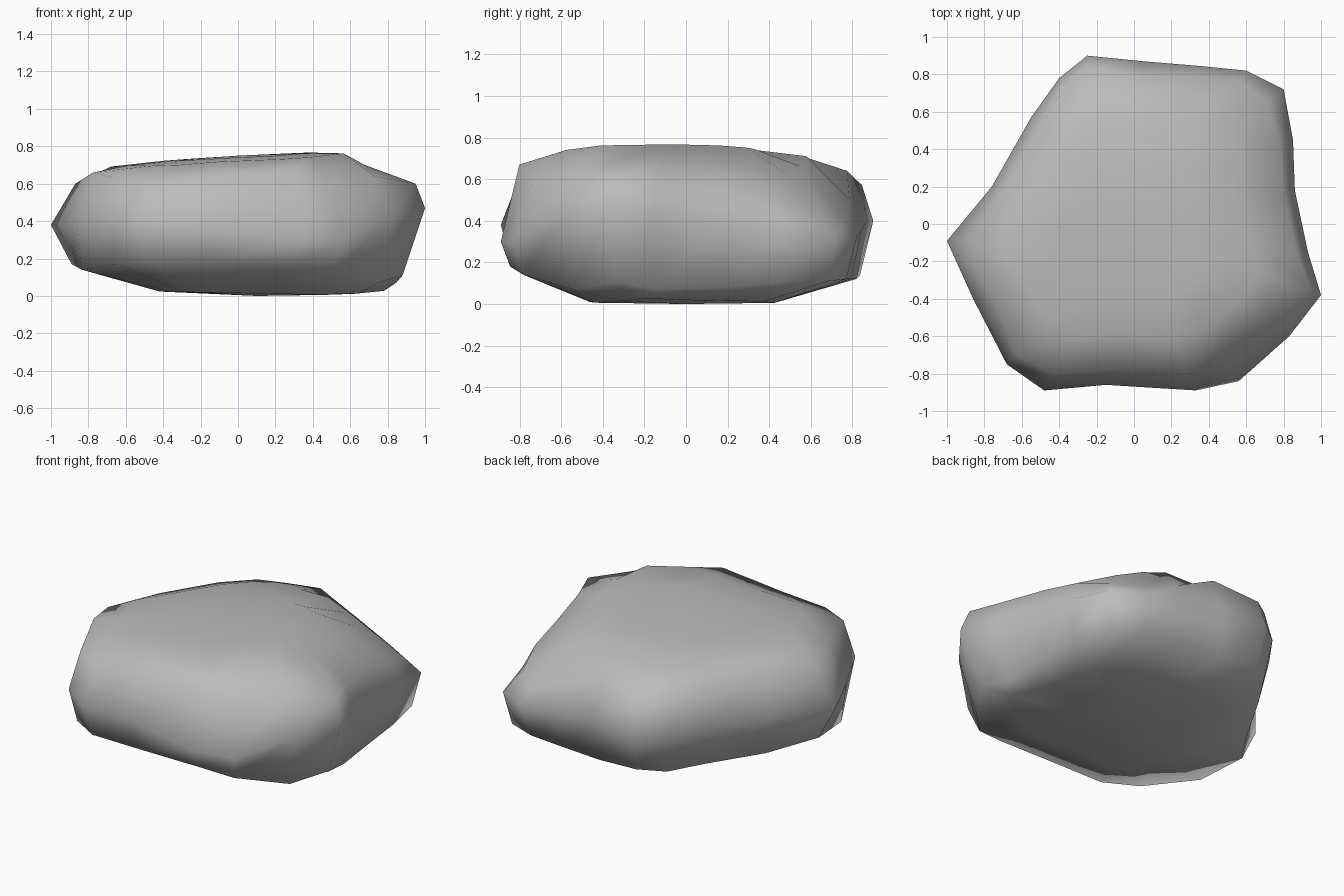
import bpy
import bmesh
import math

default_cube = bpy.data.objects.get("Cube")
if default_cube:
    bpy.data.objects.remove(default_cube, do_unlink=True)

# One stone colour
stone = bpy.data.materials.new("grey stone")
stone.use_nodes = True
stone_colour = (0.5, 0.5, 0.5, 1)
stone.diffuse_color = stone_colour
stone.node_tree.nodes["Principled BSDF"].inputs["Base Color"].default_value = stone_colour

# Widest outline, counter-clockwise from the right tip:
# x, y, height, shoulder scale, shoulder height, foot scale, foot height
columns = [
    (1, -.38, .47, .95, .6, .88, .11),
    (.93, -.15, .42, .93, .6, .91, .07),
    (.86, .18, .4, .93, .57, .95, .08),
    (.85, .45, .36, .92, .51, .95, .1),
    (.8, .72, .32, .9, .43, .95, .11),
    (.6, .82, .32, .93, .41, .94, .12),
    (.35, .845, .36, .93, .5, .94, .12),
    (.05, .87, .4, .89, .64, .94, .12),
    (-.25, .9, .4, .94, .57, .93, .14),
    (-.4, .78, .4, .94, .6, .93, .12),
    (-.55, .57, .4, .91, .63, .92, .13),
    (-.76, .2, .38, .9, .64, .92, .12),
    (-1, -.09, .38, .87, .6, .89, .17),
    (-.86, -.4, .38, .9, .66, .97, .14),
    (-.68, -.75, .38, .93, .62, .95, .17),
    (-.48, -.89, .38, .9, .61, .94, .18),
    (-.15, -.86, .36, .91, .64, .96, .17),
    (.33, -.89, .3, .9, .67, .95, .18),
    (.56, -.84, .3, .87, .6, .93, .14),
    (.83, -.6, .42, .88, .64, .9, .07),
]


def crown_height(x, y):
    """Domed top: falls to the back and left, most steeply to the right edge."""
    height = .75 + .045 * x
    height -= .15 * max(y, 0) ** 2 + .08 * min(y, 0) ** 2 + .06 * min(x, 0) ** 2
    return height - .5 * max(x + .3 * y - .45, 0)


def sole_point(x, y):
    """Almost flat underside, far smaller than the outline on the left."""
    x *= .78 if x > 0 else .42
    y *= .52
    return x, y, .015 - .02 * x + .12 * max(x - .55, 0)


def add_ring(mesh, points):
    return [mesh.verts.new(point) for point in points]


def bridge(mesh, lower, upper):
    count = len(lower)
    for i in range(count):
        j = (i + 1) % count
        mesh.faces.new((lower[i], lower[j], upper[j], upper[i]))


def cap(mesh, ring, centre, upward):
    middle = mesh.verts.new(centre)
    for i, vert in enumerate(ring):
        following = ring[(i + 1) % len(ring)]
        mesh.faces.new((vert, following, middle) if upward else (following, vert, middle))


sole, foot, girth, shoulder, brow, crown = [], [], [], [], [], []
for x, y, height, top_scale, top_z, low_scale, low_z in columns:
    sole.append(sole_point(x, y))
    foot.append((x * low_scale, y * low_scale, low_z))
    girth.append((x, y, height))
    shoulder.append((x * top_scale, y * top_scale, top_z))
    for ring, scale in ((brow, .68), (crown, .4)):
        ring.append((x * scale, y * scale, crown_height(x * scale, y * scale)))

# Rock body lofted from sole to crown
mesh = bmesh.new()
rings = [add_ring(mesh, points) for points in (sole, foot, girth, shoulder, brow, crown)]
for lower, upper in zip(rings, rings[1:]):
    bridge(mesh, lower, upper)
cap(mesh, rings[0], (.1, 0, 0), False)
cap(mesh, rings[-1], (0, 0, crown_height(0, 0)), True)
bmesh.ops.recalc_face_normals(mesh, faces=mesh.faces)

data = bpy.data.meshes.new("rock")
mesh.to_mesh(data)
mesh.free()
data.materials.append(stone)
rock = bpy.data.objects.new("rock", data)
bpy.context.collection.objects.link(rock)

# Soft shading, keeping only very hard creases
bpy.context.view_layer.objects.active = rock
rock.select_set(True)
bpy.ops.object.shade_smooth_by_angle(angle=math.radians(80))
